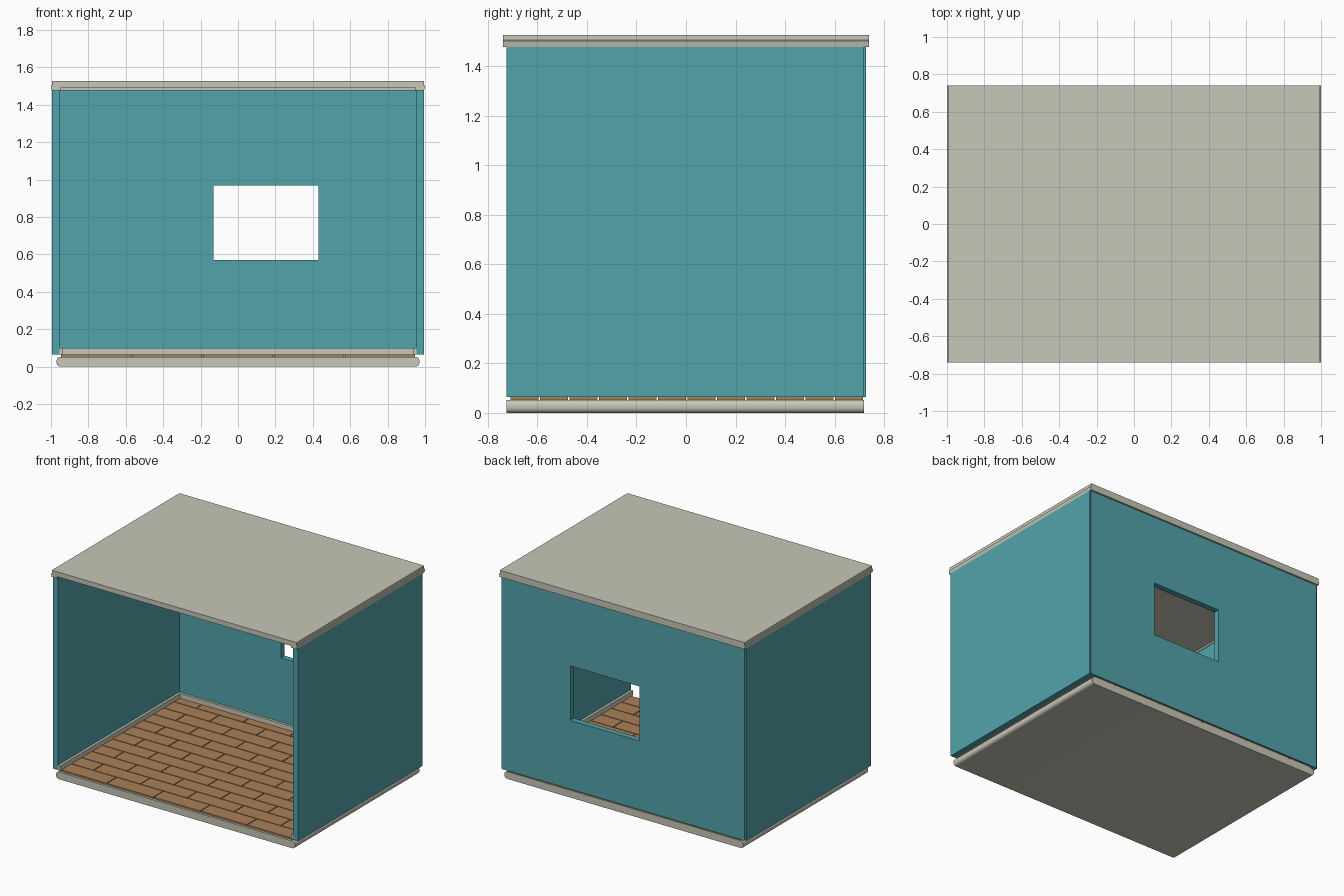
import bpy
import bmesh

cube = bpy.data.objects.get("Cube")
if cube:
    bpy.data.objects.remove(cube, do_unlink=True)


def material(name, rgb):
    m = bpy.data.materials.new(name)
    m.use_nodes = True
    m.diffuse_color = (*rgb, 1)
    m.node_tree.nodes["Principled BSDF"].inputs["Base Color"].default_value = (*rgb, 1)
    return m


TEAL = material("teal_wall", (0.083, 0.37, 0.41))
STONE = material("pale_stone", (0.58, 0.57, 0.48))
WOOD = material("brown_wood", (0.40, 0.22, 0.10))


def finish(name, bm, mat):
    bmesh.ops.recalc_face_normals(bm, faces=bm.faces)
    mesh = bpy.data.meshes.new(name)
    bm.to_mesh(mesh)
    bm.free()
    mesh.materials.append(mat)
    obj = bpy.data.objects.new(name, mesh)
    bpy.context.collection.objects.link(obj)
    return obj


def add_box(bm, x, y, z):
    """Add a box given its (low, high) range on each axis."""
    made = bmesh.ops.create_cube(bm, size=1)["verts"]
    for v in made:
        for i, (low, high) in enumerate((x, y, z)):
            v.co[i] = low if v.co[i] < 0 else high
    return made


def box(name, mat, x, y, z):
    bm = bmesh.new()
    add_box(bm, x, y, z)
    return finish(name, bm, mat)


def extrude_along_y(name, mat, half_profile, y):
    """Mirror an x-z profile across x = 0 and extrude it in y."""
    outline = half_profile + [(-px, pz) for px, pz in reversed(half_profile)]
    bm = bmesh.new()
    face = bm.faces.new([bm.verts.new((px, y[0], pz)) for px, pz in outline])
    made = bmesh.ops.extrude_face_region(bm, geom=[face])["geom"]
    verts = [g for g in made if isinstance(g, bmesh.types.BMVert)]
    bmesh.ops.translate(bm, verts=verts, vec=(0, y[1] - y[0], 0))
    return finish(name, bm, mat)


DEPTH = (-0.725, 0.72)
WALL_Z = (0.065, 1.48)
SKIRT_Z = (0.065, 0.10)

# Base slab with rounded left and right edges
bm = bmesh.new()
add_box(bm, (-0.97, 0.97), DEPTH, (0, 0.053))
long_edges = [e for e in bm.edges
              if abs(e.verts[0].co.y - e.verts[1].co.y) > 1]
bmesh.ops.bevel(bm, geom=long_edges, offset=0.022, segments=5, profile=0.5,
                affect='EDGES')
base = finish("base_slab", bm, STONE)
bpy.ops.object.select_all(action='DESELECT')
base.select_set(True)
bpy.context.view_layer.objects.active = base
bpy.ops.object.shade_smooth_by_angle()

# Staggered floor planks
bm = bmesh.new()
rows, length, gap, half = 12, 0.38, 0.003, 0.95
pitch = 1.43 / rows
for row in range(rows):
    y0 = -0.712 + row * pitch
    x0 = -half - (length / 2 if row % 2 else 0)
    while x0 < half - 0.01:
        left, right = max(x0, -half), min(x0 + length, half)
        add_box(bm, (left + gap, right - gap),
                (y0 + gap, y0 + pitch - gap), (0.053, 0.065))
        x0 += length
finish("floor_planks", bm, WOOD)

# Side walls and their skirting
for side, sign in (("left", 1), ("right", -1)):
    box(side + "_wall", TEAL, sorted((sign * 0.955, sign * 0.995)), DEPTH, WALL_Z)
    box(side + "_skirting", STONE, sorted((sign * 0.937, sign * 0.955)),
        (-0.725, 0.685), SKIRT_Z)

# Back wall built around the window opening
win_x, win_z = (-0.13, 0.43), (0.57, 0.97)
xs = (-0.985, *win_x, 0.985)
zs = (WALL_Z[0], *win_z, WALL_Z[1])
bm = bmesh.new()
grid = [[bm.verts.new((x, 0.685, z)) for x in xs] for z in zs]
cells = [bm.faces.new((grid[j][i], grid[j][i + 1], grid[j + 1][i + 1], grid[j + 1][i]))
         for j in range(3) for i in range(3) if (i, j) != (1, 1)]
made = bmesh.ops.extrude_face_region(bm, geom=cells)["geom"]
bmesh.ops.translate(bm, verts=[g for g in made if isinstance(g, bmesh.types.BMVert)],
                    vec=(0, 0.042, 0))
bmesh.ops.dissolve_limit(bm, angle_limit=0.01, verts=bm.verts, edges=bm.edges)
finish("back_wall", bm, TEAL)
box("back_skirting", STONE, (-0.937, 0.937), (0.667, 0.685), SKIRT_Z)

# Roof with a slanted rim and a shallow ceiling recess
extrude_along_y("roof", STONE,
                [(0.95, 1.491), (0.95, 1.478), (0.995, 1.478), (1.0, 1.502),
                 (0.994, 1.506), (0.994, 1.527)], (-0.74, 0.74))
box("ceiling_trim", STONE, (-0.95, 0.95), (0.67, 0.74), (1.478, 1.491))
